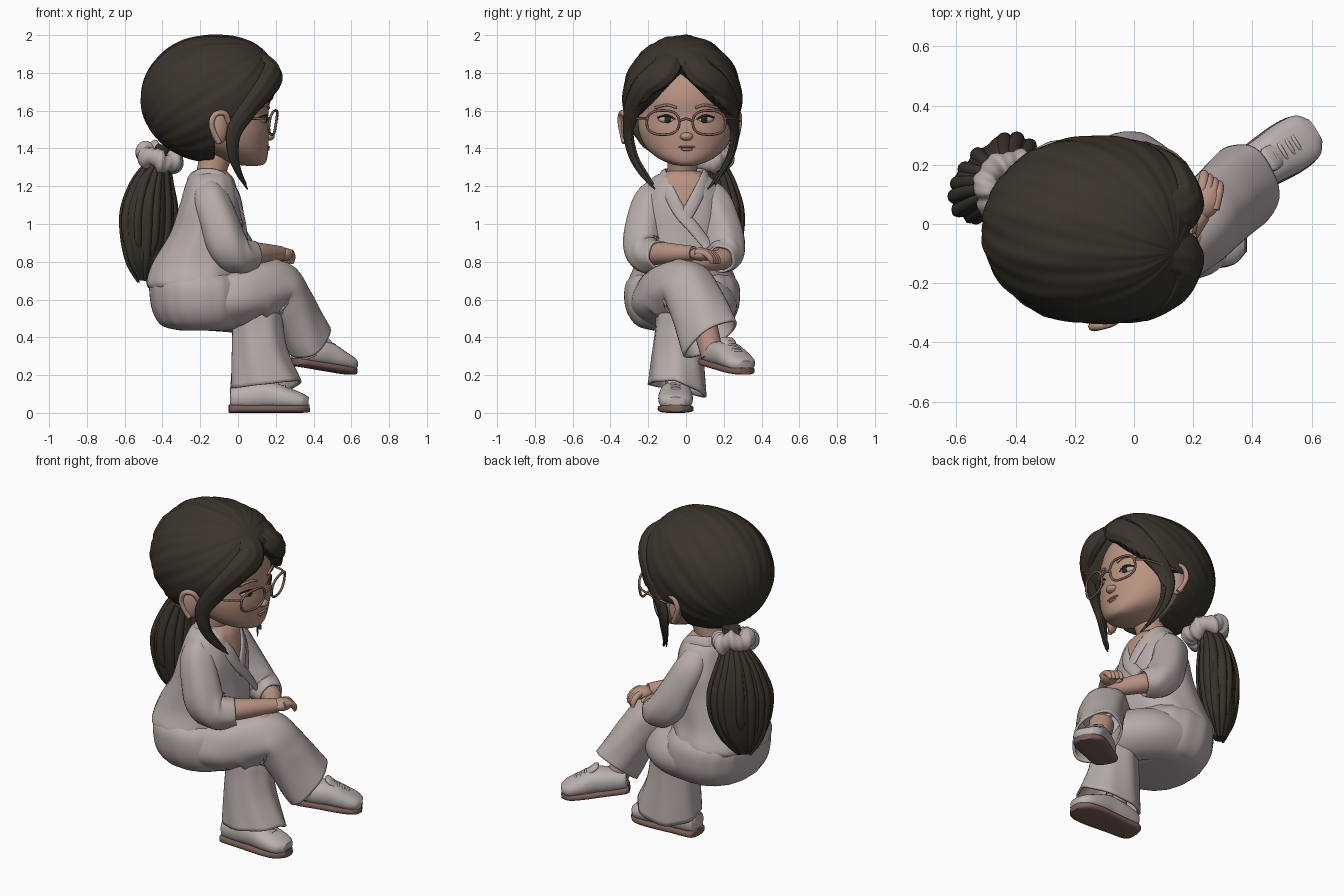
import bpy, bmesh, math, random
from mathutils import Vector, Matrix

if "Cube" in bpy.data.objects:
    bpy.data.objects.remove(bpy.data.objects["Cube"])

random.seed(4)


def material(name, rgb):
    m = bpy.data.materials.new(name)
    m.diffuse_color = (*rgb, 1)
    m.use_nodes = True
    m.node_tree.nodes["Principled BSDF"].inputs["Base Color"].default_value = m.diffuse_color
    return m


CLOTH = material("grey cloth", (.47, .41, .395))
SHOE = material("pale shoe", (.49, .44, .425))
SKIN = material("skin", (.48, .29, .22))
HAIR = material("dark brown hair", (.042, .034, .025))
SOLE = material("brown sole", (.19, .11, .092))
FRAME = material("glasses frame", (.2, .115, .088))
LIP = material("lips and brows", (.38, .2, .16))
WHITE = material("eye white", (.46, .39, .36))
DARK = material("eye dark", (.025, .019, .015))


def finish(name, bm, mats):
    bmesh.ops.recalc_face_normals(bm, faces=bm.faces)
    me = bpy.data.meshes.new(name)
    bm.to_mesh(me)
    bm.free()
    for m in (mats if isinstance(mats, list) else [mats]):
        me.materials.append(m)
    me.shade_smooth()
    me.set_sharp_from_angle(angle=math.radians(55))
    ob = bpy.data.objects.new(name, me)
    bpy.context.collection.objects.link(ob)
    return ob


def spline(ctrl, steps):
    """Catmull-Rom through (x, y, z, a, b) points."""
    P = [Vector(tuple(c) + (c[3],) * (5 - len(c))) for c in ctrl]
    out = []
    for i in range(len(P) - 1):
        p0, p1, p2, p3 = P[max(i - 1, 0)], P[i], P[i + 1], P[min(i + 2, len(P) - 1)]
        for k in range(steps):
            t = k / steps
            out.append((p1 * 2 + (p2 - p0) * t + (p0 * 2 - p1 * 5 + p2 * 4 - p3) * t ** 2
                        + (p1 * 3 - p0 - p2 * 3 + p3) * t ** 3) * .5)
    return out + [P[-1]]


def loft(name, ctrl, mat, ref=(1, 0, 0), flat=False, seg=28, steps=6, fold=(0, 0),
         p=1, hollow=False, rule=None):
    """Skin elliptical rings along a path; a lies along ref, b across it."""
    pts = spline(ctrl, steps)
    bm, rings = bmesh.new(), []
    for i, q in enumerate(pts):
        c = Vector(q[:3])
        t = (Vector(pts[min(i + 1, len(pts) - 1)][:3]) - Vector(pts[max(i - 1, 0)][:3])).normalized()
        if flat:
            t = Vector((0, 0, 1))
        u = ref(c) if callable(ref) else Vector(ref)
        e1 = (u - t * u.dot(t)).normalized()
        e2 = t.cross(e1)
        ring, f = [], i / len(pts)
        for j in range(seg):
            th = 2 * math.pi * j / seg
            k = 1 + fold[1] * math.sin(fold[0] * th + 2.5 * math.sin(3 * f))
            cs, sn = [math.copysign(abs(v) ** p, v) for v in (math.cos(th), math.sin(th))]
            ring.append(bm.verts.new(c + (e1 * cs * max(q[3], .002) + e2 * sn * max(q[4], .002)) * k))
        rings.append(ring)
    for r, s in zip(rings, rings[1:]):
        for j in range(seg):
            bm.faces.new((r[j], r[(j + 1) % seg], s[(j + 1) % seg], s[j]))
    bm.faces.new(rings[0][::-1])
    if not hollow:
        bm.faces.new(rings[-1])
    if rule:
        for f in bm.faces:
            f.material_index = rule(f.calc_center_median())
    ob = finish(name, bm, mat)
    if hollow:
        ob.modifiers.new("thickness", "SOLIDIFY").thickness = .014
    return ob


def wire(name, pts, r, mat, ref=(0, 0, 1), steps=4):
    return loft(name, [(*q, r) for q in pts], mat, ref=ref, seg=8, steps=steps)


def ball(name, loc, scale, mat, rot=None):
    bm = bmesh.new()
    m = Matrix.Translation(loc) @ (rot or Matrix()) @ Matrix.Diagonal((*scale, 1))
    bmesh.ops.create_uvsphere(bm, u_segments=28, v_segments=18, radius=1, matrix=m)
    return finish(name, bm, mat)


# Shirt with a skin V at the neck, pelvis
loft("shirt", [(-.14, -.02, 1.28, .08, .09), (-.145, -.02, 1.23, .125, .17), (-.15, -.02, 1.1, .16, .225),
               (-.17, -.02, .95, .19, .235), (-.21, -.02, .8, .24, .25), (-.235, -.02, .7, .25, .285),
               (-.235, -.02, .66, .24, .28)], [CLOTH, SKIN], flat=True, seg=140, steps=20, fold=(11, .008), p=.92,
     rule=lambda c: int(c.x > -.13 and abs(c.y + .005) < .45 * (c.z - 1.02)))
loft("trouser_seat", [(-.18, -.02, .435, .12, .15), (-.19, -.02, .46, .21, .235), (-.195, -.02, .52, .25, .285),
                      (-.2, -.02, .6, .265, .305), (-.21, -.02, .69, .255, .295), (-.21, -.02, .76, .2, .23)],
     CLOTH, flat=True, seg=72, fold=(17, .008), p=.88)
for s, tail in ((-1, [(.03, -.05, .98), (.032, -.13, .88)]), (1, [(.01, -.02, 1.0)])):
    path = [(-.25, 0, 1.25), (-.2, .1, 1.265), (-.09, .115, 1.25), (-.012, .075, 1.16), (.018, .02, 1.06)] + tail
    loft("collar", [(x, -.01 + s * y, z, .012, .034) for x, y, z in path], CLOTH,
         ref=lambda c: c - Vector((-.16, -.02, c.z - .06)), seg=14)

# Sleeves, forearms and hands
loft("right_sleeve", [(-.15, -.12, 1.19, .07), (-.14, -.18, 1.12, .095), (-.1, -.215, 1.0, .105),
                      (-.06, -.225, .89, .11), (.0, -.2, .835, .1), (.08, -.14, .835, .078)],
     CLOTH, fold=(5, .03), hollow=True)
loft("left_sleeve", [(-.15, .08, 1.19, .07), (-.14, .14, 1.12, .095), (-.09, .185, 1.0, .1),
                     (-.04, .205, .9, .105), (.02, .21, .84, .095), (.09, .185, .815, .075)],
     CLOTH, fold=(5, .03), hollow=True)
loft("right_forearm", [(0, -.2, .84, .06), (.09, -.12, .845, .058), (.17, -.03, .845, .047),
                       (.225, .04, .845, .038)], SKIN, ref=(0, 0, 1))
loft("left_forearm", [(.03, .21, .83, .055), (.1, .18, .81, .055), (.17, .08, .8, .045),
                      (.19, .0, .8, .034)], SKIN, ref=(0, 0, 1))
ball("right_hand", (.24, .075, .84), (.05, .062, .035), SKIN, Matrix.Rotation(-.5, 4, 'Z'))
ball("left_hand", (.2, -.03, .79), (.035, .05, .025), SKIN)
for i in range(4):
    x = .222 + .017 * i
    y = .115 - .012 * i
    loft("finger", [(x, y - .03, .852, .016), (x + .01, y + .02, .845, .017), (x + .015, y + .05, .818, .016),
                    (x + .012, y + .06, .79, .008)], SKIN, seg=12, steps=4)
ball("thumb", (.2, .1, .82), (.016, .04, .016), SKIN)

# Legs: the right one crosses over the left
leg = loft("crossed_trouser_leg", [(-.22, -.16, .585, .14, .145), (-.02, -.13, .61, .15, .15),
                                   (.12, -.07, .66, .14, .145), (.215, -.005, .675, .125, .145),
                                   (.275, .045, .6, .115, .145), (.325, .09, .51, .115, .148),
                                   (.375, .13, .41, .125, .15)],
           CLOTH, ref=(.8, -.1, .7), seg=40, fold=(5, .025), hollow=True)
for v in leg.data.vertices:  # slanted hem
    w = min(max((.6 - v.co.z) / .2, 0), 1) * (v.co.x > .15)
    v.co.z += w * .3 * (v.co.y - .19)
loft("standing_thigh", [(-.22, .13, .57, .13, .14), (-.05, .12, .57, .14, .14), (.07, .04, .55, .14, .14),
                        (.12, -.02, .52, .12, .13)], CLOTH, ref=(0, 0, 1), seg=36, fold=(4, .02))
leg = loft("standing_trouser_leg", [(.09, -.02, .62, .07, .07), (.1, -.03, .56, .125, .12),
                                    (.105, -.04, .44, .135, .125), (.115, -.045, .32, .15, .135),
                                    (.145, -.045, .15, .188, .155)],
           CLOTH, flat=True, seg=48, fold=(7, .025), hollow=True)
for v in leg.data.vertices:  # slanted hem, lower at the inner back
    w = min(max((.35 - v.co.z) / .2, 0), 1)
    v.co.z += w * (.12 * (v.co.x - .12) - .38 * max(v.co.y + .06, 0))
loft("crossed_ankle", [(.3, .08, .52, .07), (.34, .11, .42, .065), (.37, .14, .3, .06)], SKIN)
loft("standing_ankle", [(.08, -.05, .3, .06), (.08, -.055, .1, .055)], SKIN)


# Shoes
def shoe(name, m):
    parts = [loft(name + "_upper", [(-.208, 0, .075, .05, .045), (-.19, 0, .076, .058, .066), (-.1, 0, .085, .07, .08),
                                    (0, 0, .091, .074, .086), (.09, 0, .075, .059, .092), (.17, 0, .06, .044, .082),
                                    (.208, 0, .056, .028, .045)], SHOE, ref=(0, 0, 1), p=.85),
             loft(name + "_sole", [(-.215, 0, .022, .02, .035), (-.195, 0, .022, .022, .073),
                                   (-.08, 0, .022, .022, .083), (.08, 0, .022, .022, .095),
                                   (.17, 0, .022, .022, .083), (.215, 0, .025, .02, .038)],
                  SOLE, ref=(0, 0, 1), p=.6)]
    for x, z in ((.01, .166), (.045, .153), (.08, .138), (.11, .126)):
        parts.append(wire(name + "_lace", [(x, -.05, z - .03), (x, -.02, z), (x, .02, z), (x, .05, z - .03)],
                          .008, SHOE))
    parts.append(loft(name + "_tongue", [(.03, 0, .14, .02, .04), (-.02, 0, .175, .016, .045),
                                         (-.04, 0, .182, .006, .03)], SHOE, ref=(0, 0, 1), seg=14))
    for ob in parts:
        ob.matrix_world = m


shoe("standing_shoe", Matrix.Translation((.165, -.055, 0)))
shoe("crossed_shoe", Matrix.Translation((.452, .215, .225)) @ Matrix.Rotation(math.radians(32), 4, 'Z')
     @ Matrix.Rotation(math.radians(8), 4, 'Y') @ Matrix.Diagonal((.88, .98, .92, 1)))

# Neck, head and facial features
loft("neck", [(-.16, -.02, 1.15, .085), (-.14, -.02, 1.28, .078), (-.1, -.01, 1.42, .09)], SKIN)
loft("head", [(.075, 0, 1.308, .03, .03), (.055, 0, 1.318, .085, .08), (.02, 0, 1.35, .135, .15),
              (-.03, 0, 1.41, .19, .215), (-.06, 0, 1.49, .225, .25), (-.08, 0, 1.57, .24, .255),
              (-.1, 0, 1.68, .265, .255), (-.1, 0, 1.8, .22, .2), (-.1, 0, 1.88, .08, .08)],
     SKIN, flat=True, seg=48)
ball("nose", (.163, .003, 1.463), (.031, .034, .022), SKIN)
ball("nose_bridge", (.148, .003, 1.5), (.018, .018, .045), SKIN)
ball("upper_lip", (.152, .003, 1.408), (.018, .046, .007), LIP)
ball("lower_lip", (.148, .003, 1.395), (.02, .034, .01), LIP)
for s in (-1, 1):
    ball("eye", (.128, s * .102, 1.553), (.022, .046, .02), WHITE, Matrix.Rotation(s * .35, 4, 'Z'))
    ball("iris", (.144, s * .098, 1.554), (.01, .022, .02), DARK, Matrix.Rotation(s * .35, 4, 'Z'))
    wire("eyelid", [(.15, s * .055, 1.553), (.149, s * .1, 1.575), (.115, s * .15, 1.563)], .005, DARK)
    wire("eyebrow", [(.163, s * .05, 1.615), (.153, s * .1, 1.63), (.118, s * .165, 1.615)], .007, LIP)
    # Ears, the left one tucked under the hair
    e = -.02 if s < 0 else -.045
    ball("ear", (-.1, e + s * .29, 1.51), (.05, .028, .088), SKIN, Matrix.Rotation(s * -.45, 4, 'Z'))
    wire("ear_rim", [(-.05, e + s * .285, 1.54), (-.07, e + s * .31, 1.585), (-.12, e + s * .325, 1.58),
                     (-.14, e + s * .325, 1.52), (-.1, e + s * .305, 1.43)], .015, SKIN, ref=(0, 1, .2))
    # Glasses
    rim = []
    for k in range(21):
        c, d = math.cos(k * math.pi / 10), math.sin(k * math.pi / 10)
        y = .122 + .086 * math.copysign(abs(c) ** .8, c)
        z = 1.537 + .064 * math.copysign(abs(d) ** .8, d)
        rim.append((.203 - .85 * y * y + .15 * (z - 1.537), s * y, z))
    wire("glasses_rim", rim, .007, FRAME, ref=(1, 0, 0), steps=2)
    wire("glasses_temple", [(.168, s * .208, 1.56), (.1, s * .255, 1.558), (-.07, s * .285, 1.545)], .006, FRAME)
wire("glasses_bridge", [(.201, -.037, 1.545), (.208, 0, 1.557), (.201, .037, 1.545)], .007, FRAME)

# Hair cap: full-fronted ellipsoid with grooves from the parting to the ponytail,
# sunk under the skin where the face is open
HC = Vector((-.145, -.02, 1.665))
pole = Vector((-.76, .2, -.62)).to_track_quat('X', 'Z').to_matrix()
bm = bmesh.new()
bmesh.ops.create_uvsphere(bm, u_segments=150, v_segments=90, radius=1, matrix=Matrix.Rotation(math.pi / 2, 4, 'Y'))
for v in bm.verts:
    phi, along = math.atan2(v.co.z, v.co.y), v.co.x
    rad = math.hypot(v.co.y, v.co.z)
    g = 1 + .009 * rad * (math.sin(13 * phi + 2 * along) + .6 * math.sin(29 * phi + 1 - 3 * along))
    n = pole @ v.co
    if n.x > 0:
        n.yz = n.yz * ((1 - min(n.x, .999) ** 2.8) ** .435 / max(math.sqrt(1 - min(n.x, .999) ** 2), .03))
    w = HC + Vector((n.x * .37, n.y * .316, n.z * .335)) * g
    d = min(1.85 - 1.02 * abs(w.y + .03) - w.z, w.x + .13)
    t = min(max(d / .035, 0), 1)
    v.co = HC + (w - HC) * (1 - .44 * t * t * (3 - 2 * t))
finish("hair_cap", bm, HAIR)

# Swept bangs running into long side strands, with thinner locks beside them
for s in (-1, 1):
    bang = [(.0, .03, 1.92, .02, .04), (.1, .06, 1.88, .04, .075), (.175, .1, 1.805, .05, .08),
            (.145, .195, 1.73, .045, .07), (.06, .255, 1.62, .036, .058), (-.02, .282, 1.49, .022, .043),
            (-.025, .262, 1.37, .016, .03), (.005, .21, 1.27, .01, .018), (.05, .14, 1.185, .003, .004)]
    loft("bang", [(x, -.025 + s * y, z, a, b) for x, y, z, a, b in bang], HAIR,
         ref=lambda c: c - HC if c.z > 1.6 else c - Vector((HC.x, HC.y, c.z)), seg=36, steps=8, fold=(9, .04))
    wire("loose_lock", [(.03, -.01 + s * .27, 1.6), (.0, -.01 + s * .275, 1.48), (-.005, -.01 + s * .25, 1.36),
                        (.015, -.01 + s * .2, 1.27), (.04, -.01 + s * .165, 1.21)], .007, HAIR)

# Scrunchie: lumpy ring around the ponytail root
bm = bmesh.new()
N, K = 80, 16
tilt = Vector((-.3, .2, -1)).to_track_quat('Z', 'Y').to_matrix()
rings = []
for i in range(N):
    u = 2 * math.pi * i / N
    r = .045 * (1 + .14 * math.sin(7 * u) + .07 * math.sin(16 * u))
    rings.append([bm.verts.new(Vector((-.415, .122, 1.352)) + tilt @ Vector((
        (.085 + r * math.cos(k * math.tau / K)) * math.cos(u), (.085 + r * math.cos(k * math.tau / K)) * math.sin(u),
        1.15 * r * math.sin(k * math.tau / K) + .012 * math.sin(5 * u)))) for k in range(K)])
for i in range(N):
    a, b = rings[i], rings[(i + 1) % N]
    for k in range(K):
        bm.faces.new((a[k], b[k], b[(k + 1) % K], a[(k + 1) % K]))
finish("scrunchie", bm, CLOTH)

# Ponytail: grooved core, wider along the diagonal, with loose locks around it
TAIL = [(-.38, .11, 1.42, .05, .05), (-.425, .14, 1.33, .06, .06), (-.455, .15, 1.23, .12, .085),
        (-.47, .155, 1.08, .175, .105), (-.475, .155, .93, .17, .1), (-.485, .15, .8, .12, .075),
        (-.495, .145, .7, .04, .03)]
loft("ponytail", TAIL, HAIR, ref=(1, 1, 0), flat=True, seg=64, steps=8, fold=(12, .05))
for k in range(14):
    ang = k * math.tau / 14 + random.uniform(-.15, .15)
    drop = random.uniform(-.02, .07)
    c, d = math.cos(ang) * .63, math.sin(ang) * .63
    loft("ponytail_lock", [(x + a * c - b * d, y + a * c + b * d, z + drop * (i > 3), .25 * b, .25 * b)
                           for i, (x, y, z, a, b) in enumerate(TAIL[1:])], HAIR, flat=True, seg=12)
